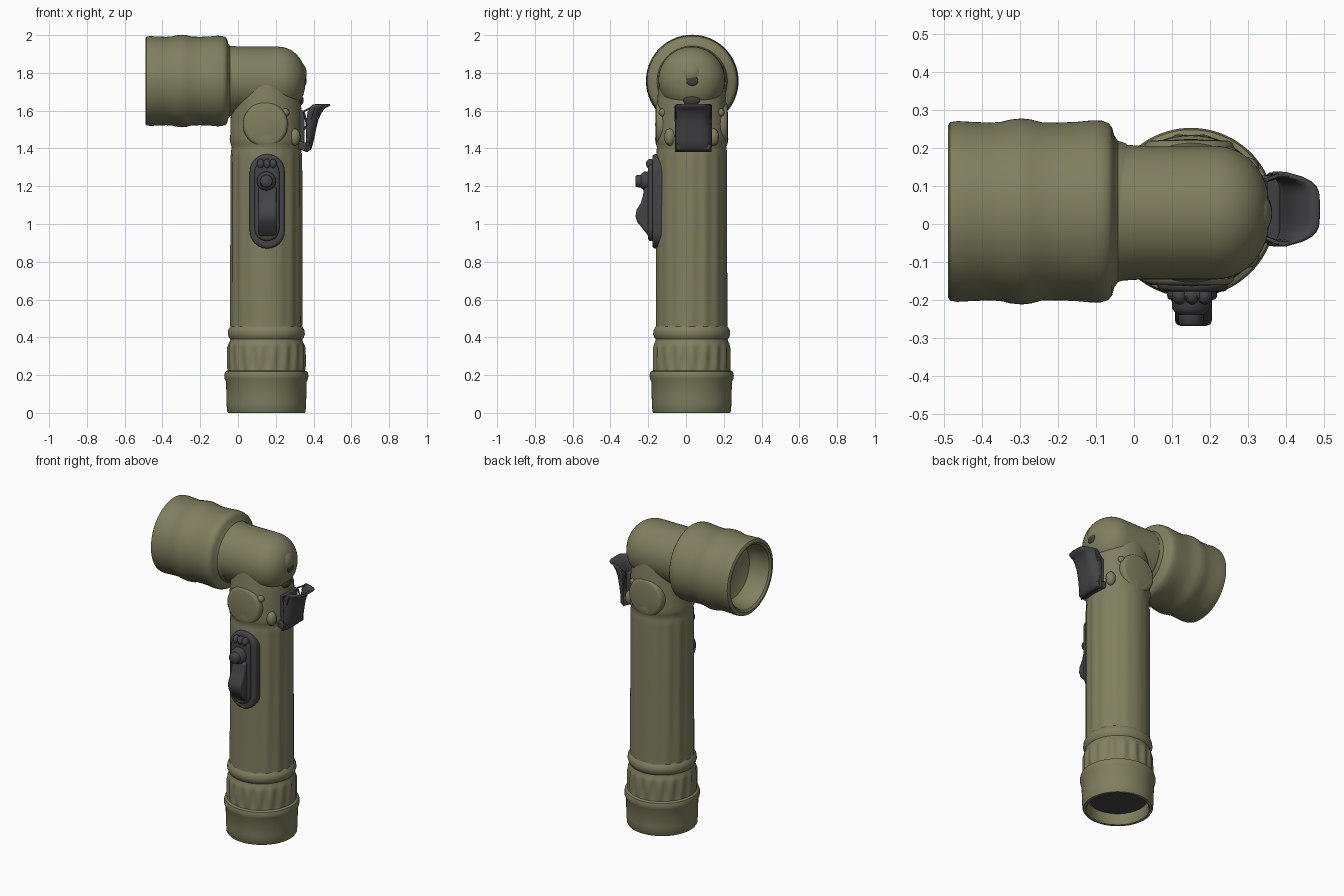
import bpy, bmesh, math
from mathutils import Vector

if "Cube" in bpy.data.objects:
    bpy.data.objects.remove(bpy.data.objects["Cube"])

CX, CY, HZ = 0.15, 0.03, 1.757      # tube axis (x, y) and head axis height


def colour(name, rgb):
    m = bpy.data.materials.new(name)
    m.diffuse_color = (*rgb, 1)
    m.use_nodes = True
    m.node_tree.nodes["Principled BSDF"].inputs["Base Color"].default_value = m.diffuse_color
    return m


OLIVE = colour("olive drab", (0.215, 0.213, 0.115))
BLACK = colour("dark grey", (0.058, 0.058, 0.062))
DARK = colour("dark olive", (0.055, 0.050, 0.030))


def finish(bm, name, mat, angle=35, bevel=0):
    bmesh.ops.remove_doubles(bm, verts=bm.verts, dist=1e-5)
    bmesh.ops.recalc_face_normals(bm, faces=bm.faces)
    me = bpy.data.meshes.new(name)
    bm.to_mesh(me)
    bm.free()
    me.materials.append(mat)
    ob = bpy.data.objects.new(name, me)
    bpy.context.collection.objects.link(ob)
    if bevel:
        b = ob.modifiers.new("soft edges", 'BEVEL')
        b.width, b.segments, b.limit_method = bevel, 3, 'ANGLE'
    bpy.ops.object.select_all(action='DESELECT')
    ob.select_set(True)
    bpy.context.view_layer.objects.active = ob
    bpy.ops.object.shade_smooth_by_angle(angle=math.radians(angle))
    return ob


def lathe(name, mat, prof, axis='Z', c=(CX, CY, 0), n=96, flute=None, angle=35):
    """Revolve (radius, position) points round an axis through c."""
    bm = bmesh.new()
    rings = []
    for r, h in prof:
        ring = []
        for i in range(n):
            a = math.tau * i / n
            q = r + (flute(a, h) if flute and r > 0 else 0)
            u, v = q * math.cos(a), q * math.sin(a)
            p = {'Z': (u, v, h), 'X': (h, u, v), 'Y': (u, h, v)}[axis]
            ring.append(bm.verts.new(Vector(p) + Vector(c)))
        rings.append(ring)
    for A, B in zip(rings, rings[1:]):
        for i in range(n):
            j = (i + 1) % n
            bm.faces.new((A[i], A[j], B[j], B[i]))
    bmesh.ops.dissolve_degenerate(bm, dist=1e-6, edges=bm.edges)
    return finish(bm, name, mat, angle)


def ball(name, mat, loc, scale):
    bm = bmesh.new()
    bmesh.ops.create_uvsphere(bm, u_segments=32, v_segments=16, radius=1)
    for v in bm.verts:
        v.co = Vector(loc) + Vector([a * b for a, b in zip(v.co, scale)])
    return finish(bm, name, mat, 60)


def prism(name, mat, pts, to3d, lo, hi, bevel=0, angle=50):
    """Extrude a 2D outline between lo and hi; to3d places (u, v, depth)."""
    bm = bmesh.new()
    f = bm.faces.new([bm.verts.new(to3d(u, v, lo)) for u, v in pts])
    e = bmesh.ops.extrude_face_region(bm, geom=[f])['geom']
    d = Vector(to3d(0, 0, hi)) - Vector(to3d(0, 0, lo))
    bmesh.ops.translate(bm, vec=d, verts=[v for v in e if isinstance(v, bmesh.types.BMVert)])
    return finish(bm, name, mat, angle, bevel)


def pill(cx, cz, w, h, n=12):
    """Upright rounded slot outline in x, z."""
    s = h - w
    return [(cx + w * math.cos(math.pi * i / n), cz + s + w * math.sin(math.pi * i / n)) for i in range(n + 1)] + \
           [(cx - w * math.cos(math.pi * i / n), cz - s - w * math.sin(math.pi * i / n)) for i in range(n + 1)]


def xz(u, v, d):
    return (u, d, v)


def yz(u, v, d):
    return (d, u, v)


# Tail cap: hollow below, with a fluted grip band and a top ridge
def grip(a, h):
    return 0.005 * math.cos(18 * a) if 0.24 < h < 0.35 else 0


lathe("tail_cap", OLIVE, [
    (0, .07), (.178, .07), (.18, .01), (.187, 0), (.203, 0), (.208, .008), (.211, .06), (.213, .165),
    (.221, .18), (.223, .2), (.218, .218), (.205, .225), (.204, .245), (.204, .29), (.203, .345),
    (.2, .365), (.193, .378), (.191, .39), (.198, .4), (.204, .418), (.202, .437), (.194, .452),
    (.188, .46), (0, .46)], n=144, flute=grip)
lathe("tail_inner_plate", BLACK, [(0, .062), (.165, .062), (.165, .072), (0, .072)])


# Main tube with faint flutes on its sides
def ribs(a, h):
    return 0.003 * math.cos(16 * a) * abs(math.cos(a)) if 0.47 < h < 1.36 else 0


lathe("tube", OLIVE, [(0, .44), (.19, .44), (.189, .48), (.188, .9), (.187, 1.35), (.186, 1.39),
                      (.183, 1.405), (.19, 1.425), (.194, 1.45), (.19, 1.48), (.189, 1.56),
                      (.184, 1.63), (.178, 1.7), (.17, 1.77), (0, 1.77)], n=144, flute=ribs)

# Elbow: horizontal barrel with a rounded back end
HEAD = (0, CY, HZ + .006)
arc = [(.176 - .15 + .15 * math.cos(t * math.pi / 20), .212 + .143 * math.sin(t * math.pi / 20)) for t in range(11)]
lathe("elbow", OLIVE, [(0, -.1), (.18, -.1), (.179, -.03), (.176, .02)] + arc + [(0, .357)], 'X', HEAD, angle=60)
ball("elbow_boss", OLIVE, (.3, .028, 1.795), (.064, .07, .075))
ball("elbow_hole", DARK, (.353, .033, 1.758), (.01, .032, .027))
ball("clip_slot", DARK, (.327, .03, 1.655), (.02, .045, .028))

# Lamp head with rolled ridges and an open mouth
lathe("lamp_head", OLIVE, [
    (0, -.33), (.1, -.335), (.17, -.36), (.188, -.39), (.192, -.45), (.2, -.48), (.212, -.49), (.226, -.49),
    (.235, -.484), (.238, -.465), (.236, -.43), (.234, -.38), (.236, -.35), (.242, -.325), (.245, -.295),
    (.242, -.27), (.235, -.245), (.234, -.2), (.236, -.15), (.24, -.11), (.239, -.085), (.233, -.068),
    (.222, -.058), (.2, -.052), (.186, -.042), (.179, -.02), (0, -.02)],
    'X', (0, CY + .003, HZ), n=120)

# Round side bosses, front and back, each with a little lug
for s, side in ((-1, "front"), (1, "back")):
    lathe(side + "_boss", OLIVE, [(0, .1 * s), (.119, .1 * s), (.119, .172 * s), (.115, .182 * s),
                                  (.107, .188 * s), (.1, .19 * s), (0, .193 * s)],
          'Y', (.145, CY, 1.527), n=64, angle=50)
    ball(side + "_lug", OLIVE, (.25, CY + s * .153, 1.59), (.022, .02, .022))
    ball(side + "_seam_bump", OLIVE, (.3, CY + s * .115, 1.46), (.03, .03, .045))

# Switch: pill plate, raised inner plate, slider, button
prism("switch_plate", BLACK, pill(.155, 1.12, .093, .25), xz, -.1, -.178, .014)
prism("switch_inner_plate", BLACK, pill(.153, 1.125, .066, .215), xz, -.15, -.2, .012)
prism("switch_slider", BLACK, [(-.16, .91), (-.195, .93), (-.225, .97), (-.258, 1.01), (-.268, 1.04), (-.262, 1.075),
                               (-.24, 1.11), (-.228, 1.15), (-.222, 1.19), (-.16, 1.21)],
      yz, .108, .205, .014)
lathe("switch_button", BLACK, [(0, -.16), (.052, -.16), (.05, -.222), (.04, -.235), (.034, -.238), (.032, -.262),
                               (.026, -.268), (0, -.268)], 'Y', (.15, 0, 1.227), n=40, angle=50)
for x in (.12, .153, .186):
    ball("switch_top_bump", BLACK, (x, -.188, 1.318), (.02, .024, .026))

# Belt clip: flared curved leaf, back plate, foot and thin side wires
path = [(.365, 1.385), (.385, 1.40), (.398, 1.45), (.408, 1.50), (.42, 1.55), (.437, 1.59), (.46, 1.618), (.487, 1.632)]
bm = bmesh.new()
rows = []
for k, (x, z) in enumerate(path):
    row = []
    for i in range(17):
        t = i / 8 - 1
        row.append(bm.verts.new((x - (.012 + .011 * k) * abs(t) ** 5, .039 + .094 * t, z)))
    rows.append(row)
for A, B in zip(rows, rows[1:]):
    for i in range(16):
        bm.faces.new((A[i], A[i + 1], B[i + 1], B[i]))
leaf = finish(bm, "clip_leaf", BLACK, 50)
sol = leaf.modifiers.new("thickness", 'SOLIDIFY')
sol.thickness, sol.offset = .01, 0

prism("clip_back_plate", BLACK, [(-.035, 1.40), (.115, 1.40), (.115, 1.6), (-.035, 1.6)], yz, .325, .352, .008)
prism("clip_foot", BLACK, [(.32, 1.40), (.35, 1.385), (.385, 1.392), (.385, 1.425), (.32, 1.44)],
      xz, -.05, .128, .006)


def wire(name, pts):
    cu = bpy.data.curves.new(name, 'CURVE')
    cu.dimensions, cu.bevel_depth, cu.bevel_resolution = '3D', .005, 2
    sp = cu.splines.new('POLY')
    sp.points.add(len(pts) - 1)
    for p, q in zip(sp.points, pts):
        p.co = (*q, 1)
    cu.materials.append(BLACK)
    bpy.context.collection.objects.link(bpy.data.objects.new(name, cu))


for y in (-.05, .128):
    wire("clip_top_wire", [(.345, y + (.039 - y) * .15, 1.595), (.38, y, 1.612), (.41, y, 1.63)])
    wire("clip_side_wire", [(.35, y + (.039 - y) * .15, 1.59), (.37, y, 1.5), (.375, y, 1.4)])
    wire("clip_brace_wire", [(.35, y + (.039 - y) * .15, 1.5), (.385, y, 1.56), (.405, y, 1.62)])
